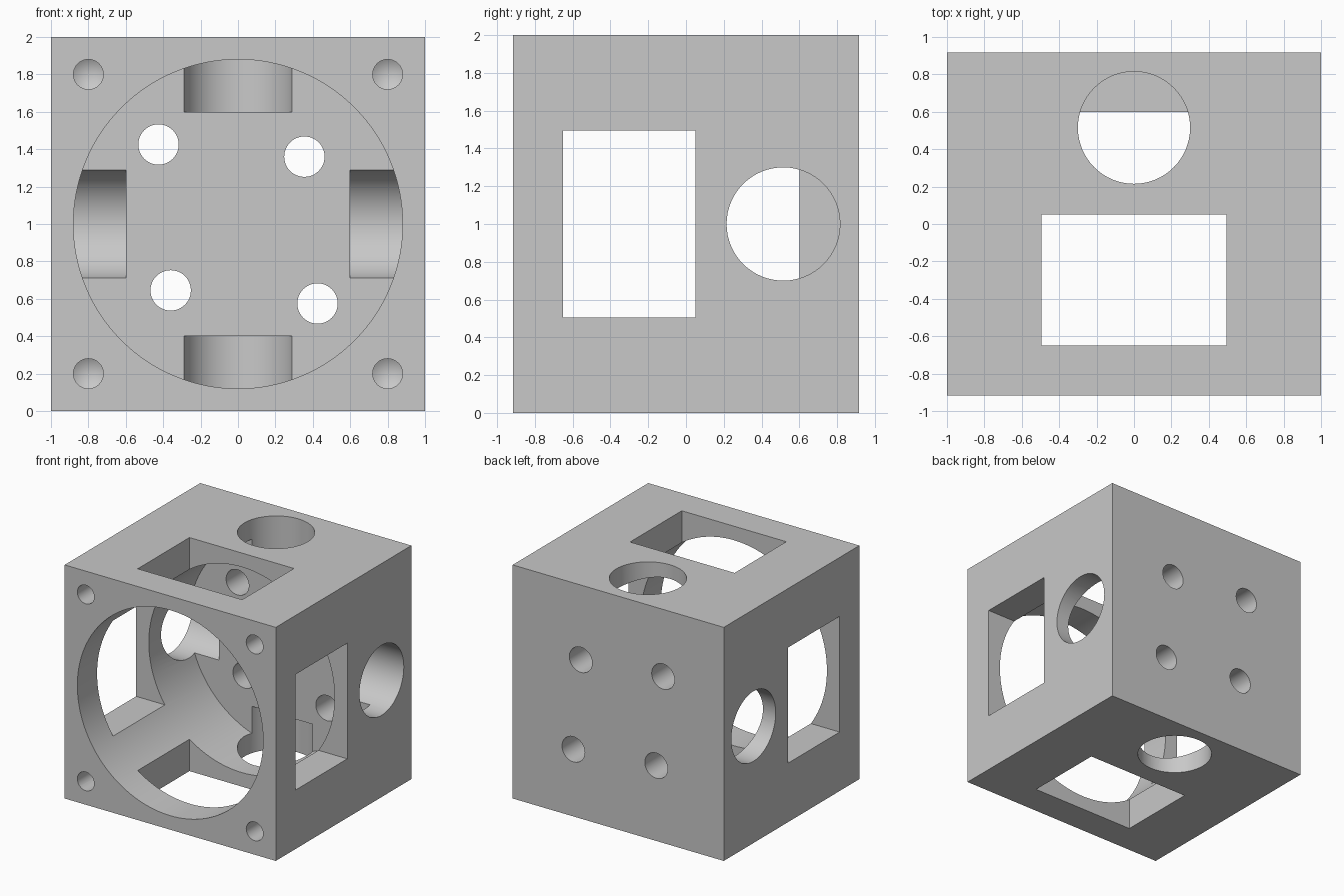
import bpy, bmesh
from mathutils import Matrix, Vector

old = bpy.data.objects.get("Cube")
if old:
    bpy.data.objects.remove(old, do_unlink=True)

HALF_DEPTH = 0.917
CENTRE = Vector((0, 0, 1))

grey = bpy.data.materials.new("plain_grey")
grey.use_nodes = True
grey.diffuse_color = (0.58, 0.58, 0.58, 1)
grey.node_tree.nodes["Principled BSDF"].inputs["Base Color"].default_value = grey.diffuse_color


def make_object(name, bm):
    bmesh.ops.recalc_face_normals(bm, faces=bm.faces)
    mesh = bpy.data.meshes.new(name)
    bm.to_mesh(mesh)
    bm.free()
    mesh.materials.append(grey)
    obj = bpy.data.objects.new(name, mesh)
    bpy.context.collection.objects.link(obj)
    return obj


def box(name, size, centre):
    bm = bmesh.new()
    bmesh.ops.create_cube(bm, size=1)
    bmesh.ops.scale(bm, vec=size, verts=bm.verts)
    bmesh.ops.translate(bm, vec=centre, verts=bm.verts)
    return make_object(name, bm)


def rod(name, start, end, radius, sides=64, point=0):
    """Cylinder from start to end, with an optional drill point at the end."""
    axis = Vector(end) - Vector(start)
    bm = bmesh.new()
    bmesh.ops.create_cone(bm, cap_ends=True, segments=sides, radius1=radius,
                          radius2=radius, depth=axis.length)
    if point:
        cap = max(bm.faces, key=lambda f: f.calc_center_median().z)
        bmesh.ops.poke(bm, faces=[cap], offset=point)
    turn = axis.to_track_quat('Z', 'Y').to_matrix().to_4x4()
    middle = (Vector(start) + Vector(end)) / 2
    bmesh.ops.transform(bm, matrix=Matrix.Translation(middle) @ turn, verts=bm.verts)
    return make_object(name, bm)


# Solid block
housing = box("housing", (2, 2 * HALF_DEPTH, 2), CENTRE)
cutters = []

# Large blind bore from the front
cutters.append(rod("main_bore", (0, -1.1, 1), (0, 0.6, 1), 0.88, 128))

# Rectangular windows through the sides and through top and bottom
cutters.append(box("side_window", (2.4, 0.7, 0.99), (0, -0.3, 1)))
cutters.append(box("top_window", (0.99, 0.7, 2.4), (0, -0.3, 1)))

# Round ports in the four walls, partly biting into the back wall
for d in (Vector((1, 0, 0)), Vector((-1, 0, 0)), Vector((0, 0, 1)), Vector((0, 0, -1))):
    hub = CENTRE + Vector((0, 0.515, 0))
    cutters.append(rod("round_port", hub + d * 1.2, hub + d * 0.6, 0.3))

# Drilled corner screw holes
for x in (-0.8, 0.8):
    for z in (0.2, 1.8):
        cutters.append(rod("screw_hole", (x, -1, z), (x, -0.42, z), 0.08, 32, 0.048))

# Mounting holes through the back wall
for x, z in ((-0.425, 1.425), (0.355, 1.36), (-0.36, 0.645), (0.425, 0.575)):
    cutters.append(rod("mounting_hole", (x, 0.5, z), (x, 1, z), 0.108, 48))

# Cut everything out and tidy up
bpy.context.view_layer.objects.active = housing
housing.select_set(True)
for cutter in cutters:
    cutter.hide_render = True
    mod = housing.modifiers.new("cut", 'BOOLEAN')
    mod.operation = 'DIFFERENCE'
    mod.solver = 'EXACT'
    mod.object = cutter
    bpy.ops.object.modifier_apply(modifier=mod.name)
    bpy.data.objects.remove(cutter, do_unlink=True)

bpy.ops.object.shade_smooth_by_angle(angle=0.5)
